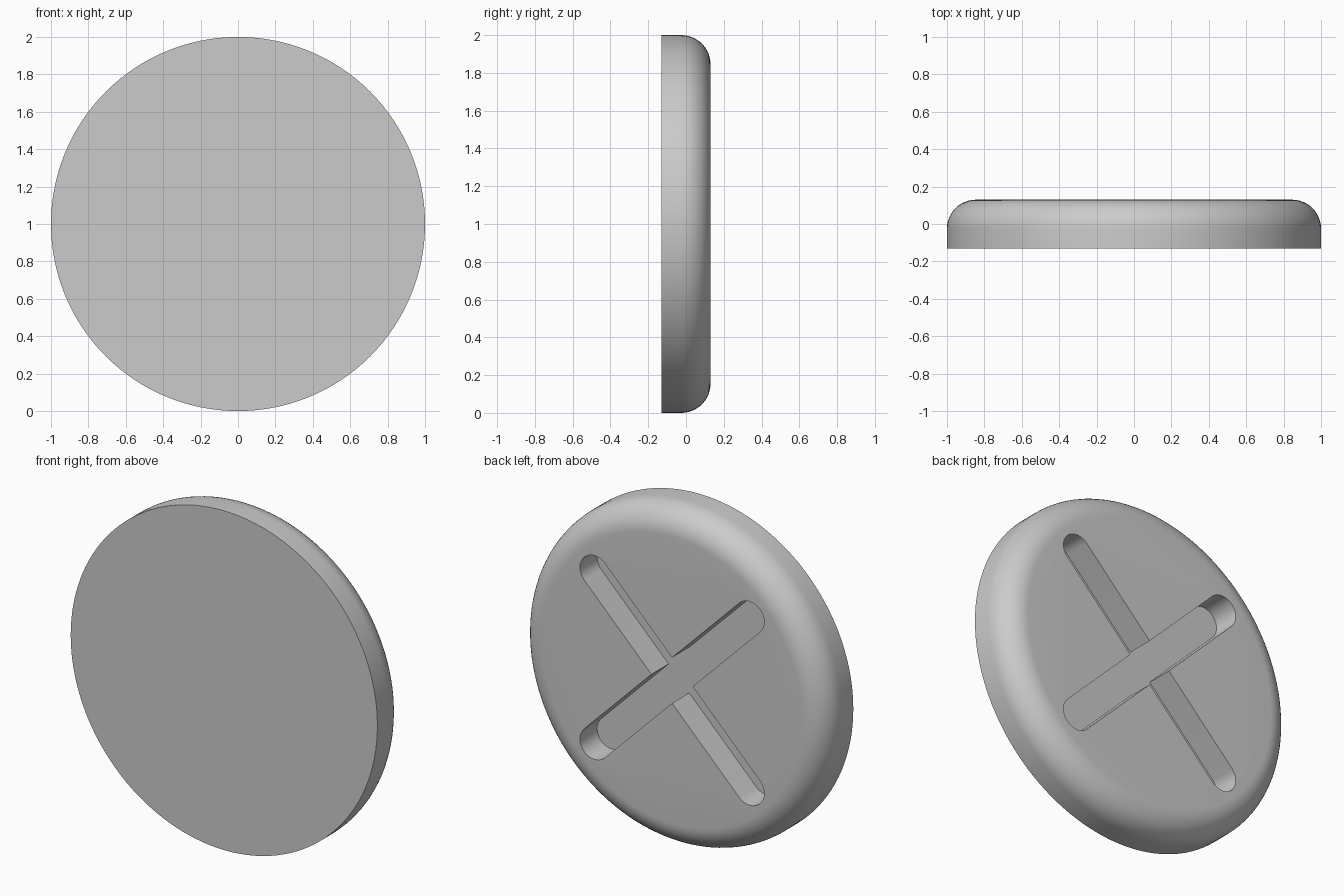
import bpy
import bmesh
from math import pi, sin, cos, radians
from mathutils import Matrix

RADIUS = 1.0
THICK = 0.26
ROUND = 0.155
SLOT_REACH = 0.715   # centre of the rounded slot end
SLOT_R = 0.095       # half the slot width
SLOT_DEPTH = 0.16

default = bpy.data.objects.get("Cube")
if default:
    bpy.data.objects.remove(default, do_unlink=True)

grey = bpy.data.materials.new("plain_grey")
grey.use_nodes = True
colour = (0.6, 0.6, 0.6, 1.0)
grey.diffuse_color = colour
grey.node_tree.nodes["Principled BSDF"].inputs["Base Color"].default_value = colour


def make_object(name, bm):
    bmesh.ops.recalc_face_normals(bm, faces=bm.faces)
    mesh = bpy.data.meshes.new(name)
    bm.to_mesh(mesh)
    bm.free()
    mesh.materials.append(grey)
    obj = bpy.data.objects.new(name, mesh)
    bpy.context.collection.objects.link(obj)
    return obj


def stand_up(bm):
    # Turn the local z axis to the back (+y) and lift to the disc centre
    turn = Matrix.Translation((0, 0, RADIUS)) @ Matrix.Rotation(-pi / 2, 4, "X")
    bmesh.ops.transform(bm, matrix=turn, verts=bm.verts)


def make_disc():
    # Cylinder with a rounded rim on the back only
    bm = bmesh.new()
    bmesh.ops.create_cone(bm, cap_ends=True, segments=128, radius1=RADIUS,
                          radius2=RADIUS, depth=THICK)
    rim = [e for e in bm.edges if all(v.co.z > 0 for v in e.verts)]
    bmesh.ops.bevel(bm, geom=rim, offset=ROUND, segments=12, profile=0.5,
                    affect="EDGES", clamp_overlap=False)
    stand_up(bm)
    return make_object("button_disc", bm)


def make_slot_cutter(name, angle):
    # Long slot with half-round ends, extruded past the back face
    bm = bmesh.new()
    steps = 16
    verts = []
    for side in (1, -1):
        for i in range(steps + 1):
            a = -pi / 2 + pi * i / steps
            verts.append(bm.verts.new((side * (SLOT_REACH + SLOT_R * cos(a)),
                                       side * SLOT_R * sin(a),
                                       THICK / 2 - SLOT_DEPTH)))
    face = bm.faces.new(verts)
    top = bmesh.ops.extrude_face_region(bm, geom=[face])["geom"]
    bmesh.ops.translate(bm, vec=(0, 0, SLOT_DEPTH + 0.1),
                        verts=[g for g in top if isinstance(g, bmesh.types.BMVert)])
    bmesh.ops.rotate(bm, matrix=Matrix.Rotation(angle, 3, "Z"), verts=bm.verts)
    stand_up(bm)
    return make_object(name, bm)


disc = make_disc()
bpy.context.view_layer.objects.active = disc

# Crossed slots in the back face
for name, angle in (("rising_slot_cutter", 45), ("falling_slot_cutter", -45)):
    cutter = make_slot_cutter(name, radians(angle))
    cutter.hide_render = True
    cut = disc.modifiers.new(name, "BOOLEAN")
    cut.operation = "DIFFERENCE"
    cut.solver = "EXACT"
    cut.object = cutter
    bpy.ops.object.modifier_apply(modifier=cut.name)
    bpy.data.objects.remove(cutter, do_unlink=True)

bpy.ops.object.select_all(action="DESELECT")
disc.select_set(True)
bpy.ops.object.shade_smooth_by_angle(angle=radians(30))
